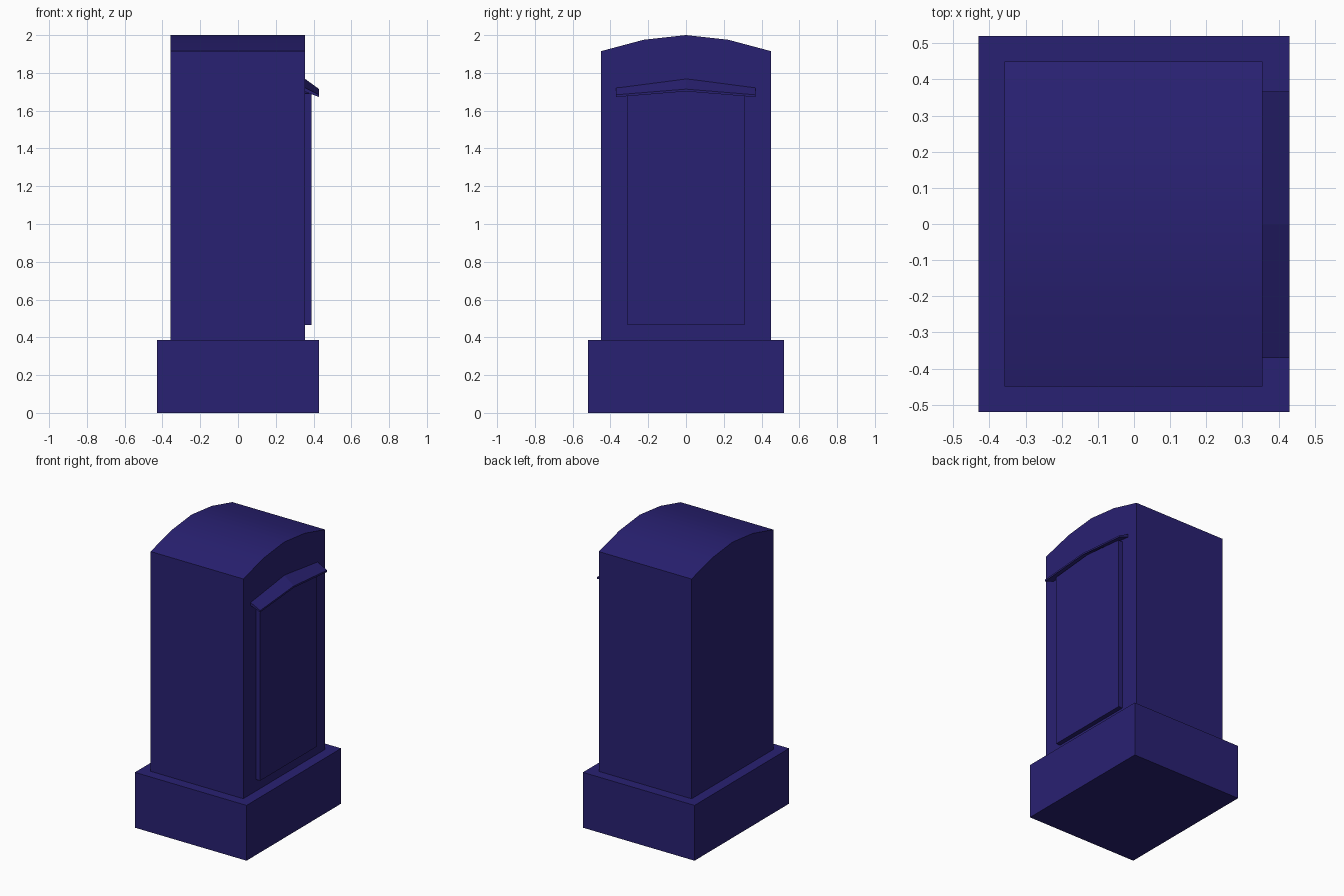
import bpy, bmesh, math

if "Cube" in bpy.data.objects:
    bpy.data.objects.remove(bpy.data.objects["Cube"])

mat = bpy.data.materials.new("dark_blue_stone")
mat.diffuse_color = (0.022, 0.015, 0.17, 1)
mat.use_nodes = True
mat.node_tree.nodes["Principled BSDF"].inputs["Base Color"].default_value = mat.diffuse_color


def finish(name, bm):
    bmesh.ops.recalc_face_normals(bm, faces=bm.faces)
    me = bpy.data.meshes.new(name)
    bm.to_mesh(me)
    bm.free()
    me.materials.append(mat)
    ob = bpy.data.objects.new(name, me)
    bpy.context.collection.objects.link(ob)
    return ob


def prism(name, profile, x0, x1):
    """Extrude a (y, z) outline along x."""
    bm = bmesh.new()
    face = bm.faces.new([bm.verts.new((x0, y, z)) for y, z in profile])
    ext = bmesh.ops.extrude_face_region(bm, geom=[face])
    verts = [v for v in ext["geom"] if isinstance(v, bmesh.types.BMVert)]
    bmesh.ops.translate(bm, vec=(x1 - x0, 0, 0), verts=verts)
    return finish(name, bm)


# Plinth
prism("plinth", [(-0.52, 0), (0.52, 0), (0.52, 0.385), (-0.52, 0.385)], -0.43, 0.43)

# Main block with a shallow arched top
body = prism("body", [(-0.45, 0.385), (0.45, 0.385), (0.45, 1.915), (0.225, 1.975),
                      (0, 2.0), (-0.225, 1.975), (-0.45, 1.915)], -0.358, 0.356)
bpy.context.view_layer.objects.active = body
body.select_set(True)
bpy.ops.object.shade_smooth_by_angle(angle=math.radians(30))

# Raised panel on the right side
prism("panel", [(-0.31, 0.465), (0.31, 0.465), (0.31, 1.69),
                (0, 1.72), (-0.31, 1.69)], 0.35, 0.388)

# Sloping hood over the panel: (x, z) sections at both ends and the peak
end = [(0.35, 1.724), (0.43, 1.684), (0.43, 1.672), (0.35, 1.702)]
peak = [(0.35, 1.772), (0.43, 1.714), (0.43, 1.702), (0.35, 1.748)]
bm = bmesh.new()
rings = [[bm.verts.new((x, y, z)) for x, z in sec]
         for y, sec in ((-0.37, end), (0, peak), (0.367, end))]
for a, b in zip(rings, rings[1:]):
    for i in range(4):
        j = (i + 1) % 4
        bm.faces.new((a[i], a[j], b[j], b[i]))
bm.faces.new(rings[0])
bm.faces.new(rings[-1])
finish("panel_hood", bm)
